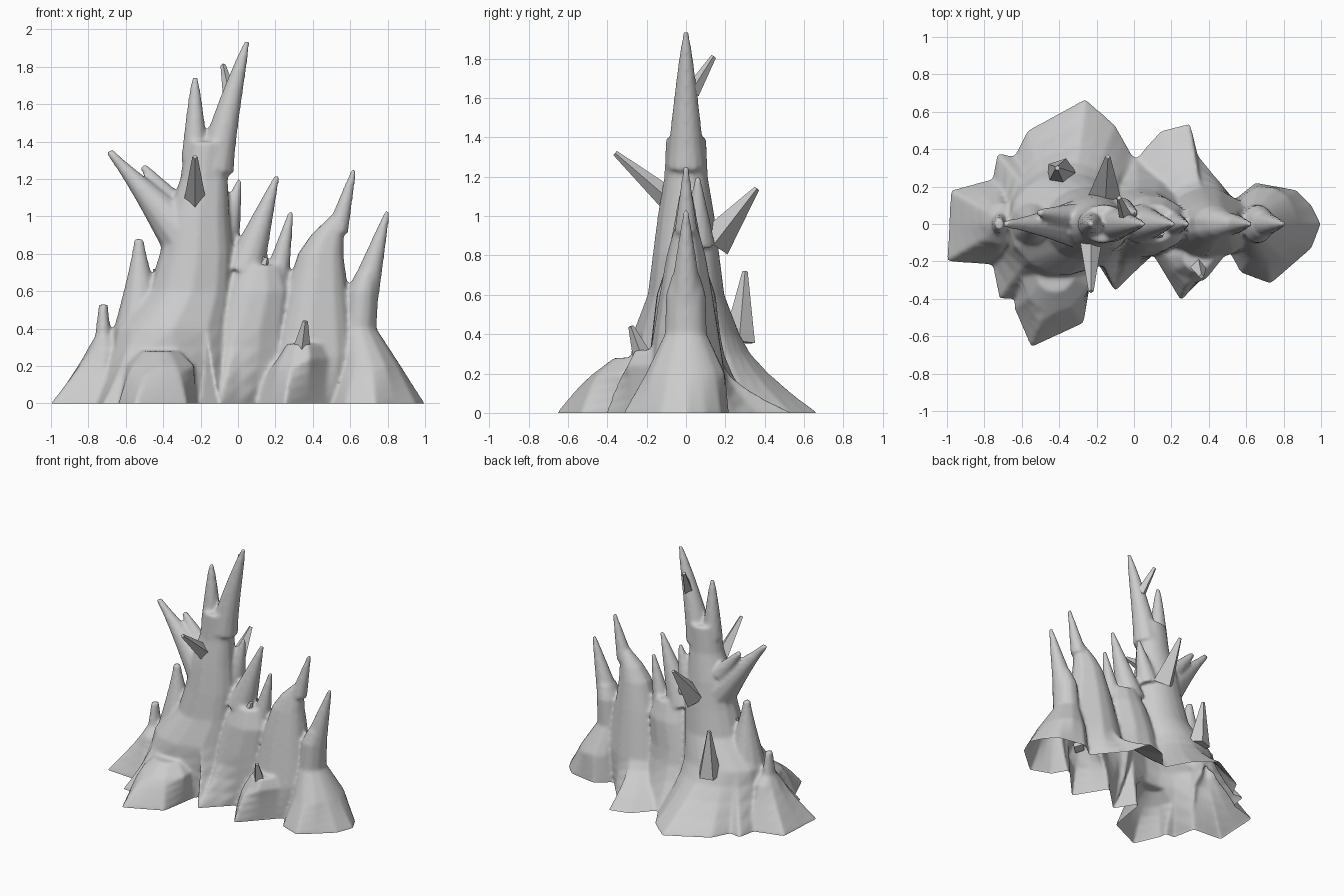
import bpy, bmesh, math
from mathutils import Vector

cube = bpy.data.objects.get("Cube")
if cube:
    bpy.data.objects.remove(cube, do_unlink=True)

# One plain grey for the whole formation
grey = bpy.data.materials.new("stone grey")
grey.use_nodes = True
grey.diffuse_color = (0.6, 0.6, 0.6, 1)
shader = grey.node_tree.nodes["Principled BSDF"]
shader.inputs["Base Color"].default_value = grey.diffuse_color

fused = []  # rounded parts that melt together into one body


def skin(name, rings):
    """Join rings of points with quads and close both ends."""
    bm = bmesh.new()
    loops = [[bm.verts.new(point) for point in ring] for ring in rings]
    for low, high in zip(loops, loops[1:]):
        low_next = low[1:] + low[:1]
        high_next = high[1:] + high[:1]
        for quad in zip(low, low_next, high_next, high):
            bm.faces.new(quad)
    bm.faces.new(loops[0][::-1])
    bm.faces.new(loops[-1])
    mesh = bpy.data.meshes.new(name)
    bm.to_mesh(mesh)
    bm.free()
    mesh.materials.append(grey)
    part = bpy.data.objects.new(name, mesh)
    bpy.context.collection.objects.link(part)
    return part


def mass(name, outline, levels, y=0, depth=0.8, flare=1.6):
    """Sweep a ragged ground outline in to ovals, each given as height, x and half width."""
    corners = [Vector(corner) for corner in outline]
    ground = []
    for corner, following in zip(corners, corners[1:] + corners[:1]):
        ground += [corner, (corner + following) / 2]
    foot_height, foot_x, foot_width = levels[0]
    centre = Vector((foot_x, y))

    def oval(x, width):
        points = []
        for point in ground:
            angle = math.atan2(point.y - centre.y, point.x - centre.x)
            points.append(Vector((x + width * math.cos(angle), y + width * depth * math.sin(angle))))
        return points

    # The foot is sunk below the ground so that it can be trimmed level
    rings = [[(*point, -0.06) for point in ground]]
    foot = oval(foot_x, foot_width)
    steps = 4
    for step in range(steps):
        rise = step / steps
        spread = (1 - rise) ** flare
        rings.append([(*inner.lerp(outer, spread), foot_height * rise)
                      for inner, outer in zip(foot, ground)])
    for height, x, width in levels:
        rings.append([(*point, height) for point in oval(x, width)])
    fused.append(skin(name, rings))


def spike(name, base, tip, radius, bend=1.0, taper=1.0, blunt=0.014, thorn_sides=None):
    """Taper from base to tip; thorns have few sides and stay separate and sharp."""
    base, tip = Vector(base), Vector(tip)
    reach = tip - base
    axis = reach.normalized()
    side = Vector((0, 1, 0)).cross(axis).normalized()
    front = axis.cross(side)
    sides = thorn_sides or 12
    steps = 1 if thorn_sides else 6
    rings = []
    for step in range(steps + 1):
        t = step / steps
        lean = t ** bend
        middle = base + Vector((reach.x * lean, reach.y * lean, reach.z * t))
        size = blunt + (radius - blunt) * (1 - t) ** taper
        ring = []
        for corner in range(sides):
            angle = math.tau * corner / sides
            ring.append(middle + size * (side * math.cos(angle) + front * math.sin(angle)))
        rings.append(ring)
    part = skin(name, rings)
    if not thorn_sides:
        fused.append(part)


# Main trunk with its spreading roots
mass("trunk",
     [(0, -.1), (0, .35), (-.1, .53), (-.26, .67), (-.57, .5), (-.64, .36), (-.73, .38),
      (-.8, 0), (-.72, -.4), (-.5, -.4), (-.2, -.2), (-.1, -.36)],
     [(.4, -.35, .32), (.6, -.25, .23), (.8, -.22, .2), (1, -.21, .17),
      (1.2, -.18, .13), (1.4, -.16, .12)], depth=0.85, flare=1.4)

# Broad root at the front
mass("front_root",
     [(-.2, -.1), (-.4, .1), (-.6, 0), (-.64, -.45), (-.55, -.66), (-.27, -.53)],
     [(.2, -.42, .21), (.28, -.42, .12)], y=-.22, depth=1.2, flare=0.8)

# Low mound on the right-hand end
mass("right_mound",
     [(-.72, -.22), (-.55, 0), (-.72, .25), (-.98, .18), (-1, -.2)],
     [(.3, -.71, .09), (.36, -.72, .045), (.53, -.72, .025)], depth=1.3, flare=1.1)

# Ridge between the trunk and the left-hand peaks
mass("middle_ridge",
     [(.3, -.1), (.3, .2), (0, .36), (-.2, .3), (-.2, -.2), (-.1, -.36), (.1, -.16)],
     [(.4, .05, .22), (.6, .1, .19), (.74, .11, .13)])

# Shoulder under the tall peak, with a low shelf behind it
mass("tall_shoulder",
     [(.6, -.1), (.56, .1), (.34, .37), (.3, .54), (.14, .5), (0, .34), (.1, -.14), (.25, -.3), (.5, -.15)],
     [(.25, .4, .24), (.6, .42, .17), (.8, .44, .125), (.9, .475, .09), (1, .535, .045)])
spike("tall_peak", (.53, 0, .92), (.62, 0, 1.25), .06)

# Angular wedge in front of the tall peak
mass("front_wedge",
     [(.5, -.14), (.4, 0), (.15, 0), (.1, -.16), (.25, -.41)],
     [(.24, .36, .15), (.32, .36, .1)], y=-.18, flare=0.7)

# Left-hand end mound and its peak
mass("left_mound",
     [(1, 0), (.95, .1), (.87, .18), (.65, .22), (.5, .1), (.5, -.13), (.57, -.26), (.73, -.32), (.95, -.13)],
     [(.2, .7, .17), (.4, .65, .09), (.6, .665, .085), (.7, .69, .06)], depth=1.2, flare=1.0)
spike("left_peak", (.67, 0, .58), (.8, 0, 1.03), .085)

# Forked crown
spike("crown_left_fork", (-.12, 0, 1.25), (.05, 0, 1.94), .1, bend=1.2, taper=0.85)
spike("crown_right_fork", (-.23, 0, 1.3), (-.23, 0, 1.75), .075, taper=0.8)
spike("crown_back_thorn", (-.04, .03, 1.63), (-.08, .14, 1.81), .04, thorn_sides=4)

# Side branch and thorns on the trunk
spike("side_branch", (-.26, 0, .86), (-.69, 0, 1.35), .15, taper=1.3, blunt=0.02)
spike("side_branch_thorn", (-.33, .04, 1.05), (-.51, .06, 1.27), .07, blunt=0.02)
spike("front_thorn", (-.23, -.08, 1.08), (-.23, -.36, 1.32), .06, thorn_sides=4)
spike("back_thorn", (-.16, .14, .86), (-.14, .36, 1.14), .09, thorn_sides=4)
spike("right_stub", (-.52, 0, .35), (-.53, 0, .88), .16, taper=1.2, blunt=0.025)
spike("right_stub_thorn", (-.42, 0, .5), (-.44, 0, .72), .06, thorn_sides=6)
spike("rear_stub", (-.39, .27, .36), (-.41, .3, .72), .085, thorn_sides=5)
spike("wedge_thorn", (.34, -.22, .28), (.36, -.28, .44), .05, thorn_sides=4)

# Thorns along the ridge
spike("ridge_thorn_tall", (.03, 0, .7), (.21, 0, 1.22), .11)
spike("ridge_thorn_trunk", (-.08, .06, .85), (.01, .06, 1.2), .09)
spike("ridge_thorn_thin", (.19, 0, .6), (.285, 0, 1.03), .08)
spike("ridge_nub", (.1, -.05, .65), (.15, -.05, .78), .06, thorn_sides=6)

# Melt the rounded parts into one continuous body
bpy.ops.object.select_all(action="DESELECT")
for part in fused:
    part.select_set(True)
body = fused[0]
bpy.context.view_layer.objects.active = body
bpy.ops.object.join()
body.name = "body"
melt = body.modifiers.new("melt", "REMESH")
melt.mode = "VOXEL"
melt.voxel_size = 0.012
soften = body.modifiers.new("soften", "SMOOTH")
soften.iterations = 8
for step in (melt.name, soften.name):
    bpy.ops.object.modifier_apply(modifier=step)

# Trim the body level with the ground, leaving it hollow
bm = bmesh.new()
bm.from_mesh(body.data)
bmesh.ops.bisect_plane(bm, geom=bm.verts[:] + bm.edges[:] + bm.faces[:],
                       plane_co=(0, 0, 0), plane_no=(0, 0, 1), clear_inner=True)
bm.to_mesh(body.data)
bm.free()
bpy.ops.object.shade_smooth_by_angle(angle=math.radians(60))
